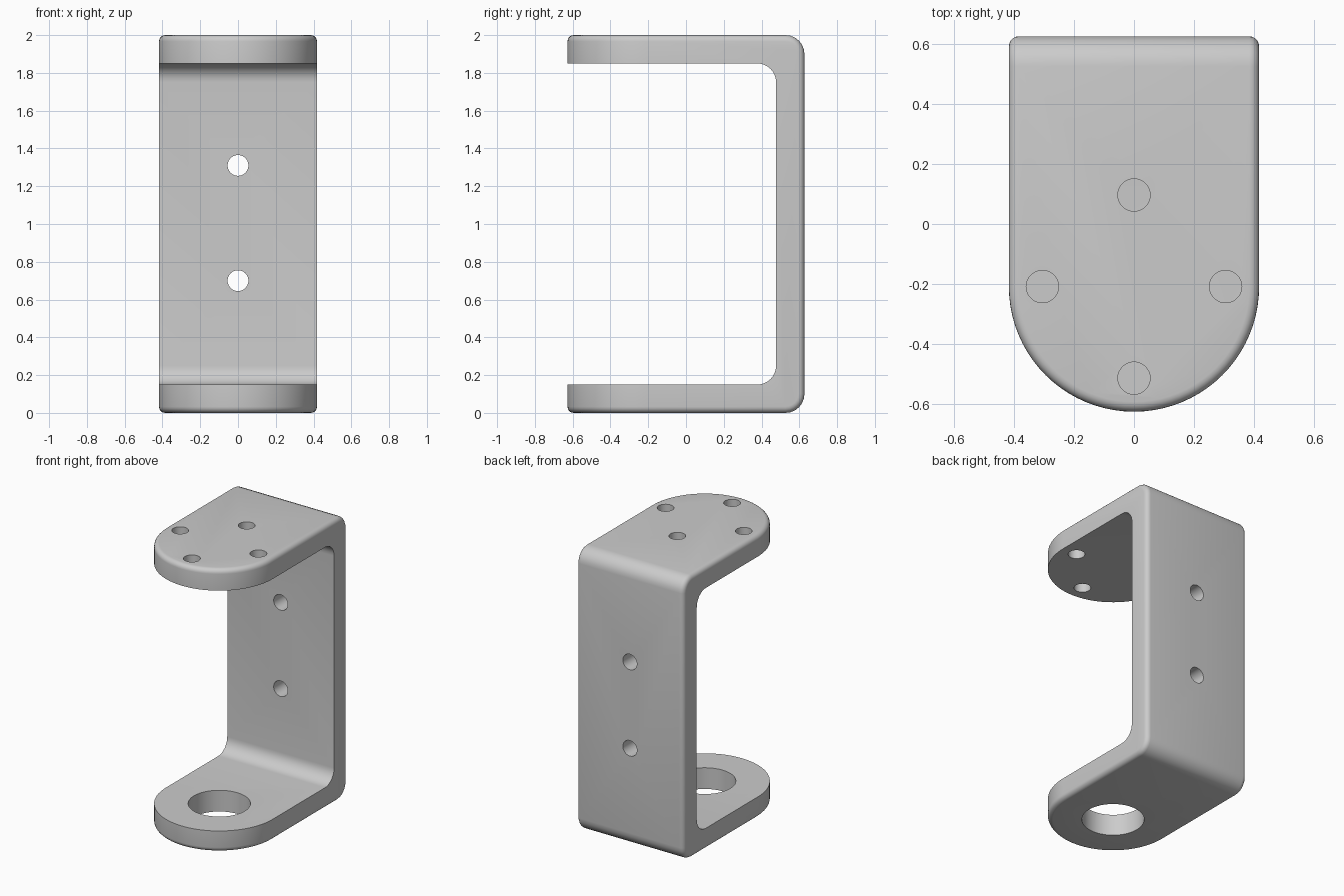
import bpy, bmesh
from math import pi, sin, cos, radians
from mathutils import Vector

if "Cube" in bpy.data.objects:
    bpy.data.objects.remove(bpy.data.objects["Cube"])

W, D, H, T = 0.418, 0.627, 2.0, 0.15   # half width, half depth, height, wall
CY = W - D                             # centre of the rounded front end
R_BEND, R_IN, R_EDGE = 0.1, 0.1, 0.033


def prism(name, points, direction):
    """Extrude a flat outline along a direction; returns the object."""
    bm = bmesh.new()
    face = bm.faces.new([bm.verts.new(p) for p in points])
    ext = bmesh.ops.extrude_face_region(bm, geom=[face], use_keep_orig=True)
    verts = [g for g in ext["geom"] if isinstance(g, bmesh.types.BMVert)]
    bmesh.ops.translate(bm, verts=verts, vec=Vector(direction))
    bmesh.ops.recalc_face_normals(bm, faces=bm.faces[:])
    mesh = bpy.data.meshes.new(name)
    bm.to_mesh(mesh)
    bm.free()
    obj = bpy.data.objects.new(name, mesh)
    bpy.context.collection.objects.link(obj)
    return obj


def bevel(bm, edges, offset, segments):
    bmesh.ops.bevel(bm, geom=edges, offset=offset, segments=segments, profile=0.5,
                    affect='EDGES', clamp_overlap=False)


def cut(target, cutter):
    cutter.hide_render = True
    mod = target.modifiers.new("cut", 'BOOLEAN')
    mod.operation, mod.solver, mod.object = 'DIFFERENCE', 'EXACT', cutter
    bpy.context.view_layer.objects.active = target
    bpy.ops.object.modifier_apply(modifier=mod.name)
    bpy.data.objects.remove(cutter)


def drill(target, loc, radius, rot=(0, 0, 0)):
    bpy.ops.mesh.primitive_cylinder_add(vertices=40, radius=radius, depth=0.4,
                                        location=loc, rotation=rot)
    cut(target, bpy.context.object)


# Solid block with a rounded front end
N = 40
arc = [(W * cos(pi + pi * i / N), CY + W * sin(pi + pi * i / N), 0) for i in range(N + 1)]
bracket = prism("bracket", [(-W, D, 0)] + arc + [(W, D, 0)], (0, 0, H))

# Large back bends, then a small round along the whole outer rim
bm = bmesh.new()
bm.from_mesh(bracket.data)
back = [e for e in bm.edges if all(abs(v.co.y - D) < 1e-4 for v in e.verts)
        and abs(e.verts[0].co.z - e.verts[1].co.z) < 1e-4]
bevel(bm, back, R_BEND, 6)
bm.normal_update()
rim = [e for e in bm.edges if e.calc_face_angle(0) > radians(60)]
bevel(bm, rim, R_EDGE, 5)
bm.to_mesh(bracket.data)
bm.free()

# Inner opening, filleted where the plates meet the back wall
YI, K = D - T, 8
fillet = [(-1, YI - R_IN + R_IN * sin(a), T + R_IN - R_IN * cos(a))
          for a in (pi / 2 * i / K for i in range(K + 1))]
upper = [(x, y, H - z) for x, y, z in reversed(fillet)]
cut(bracket, prism("opening_cutter",
                   [(-1, -1.2, T)] + fillet + upper + [(-1, -1.2, H - T)], (2, 0, 0)))

# Four screw holes in the top plate, one large hole in the bottom plate
for i in range(4):
    a = i * pi / 2
    drill(bracket, (0.306 * cos(a), CY + 0.306 * sin(a), H - T / 2), 0.054)
drill(bracket, (0, CY, T / 2), 0.2)

# Two mounting holes in the back wall
for z in (0.7, 1.31):
    drill(bracket, (0, D - T / 2, z), 0.055, (pi / 2, 0, 0))

bpy.ops.object.select_all(action='DESELECT')
bracket.select_set(True)
bpy.context.view_layer.objects.active = bracket
bpy.ops.object.shade_smooth_by_angle(angle=radians(30))
